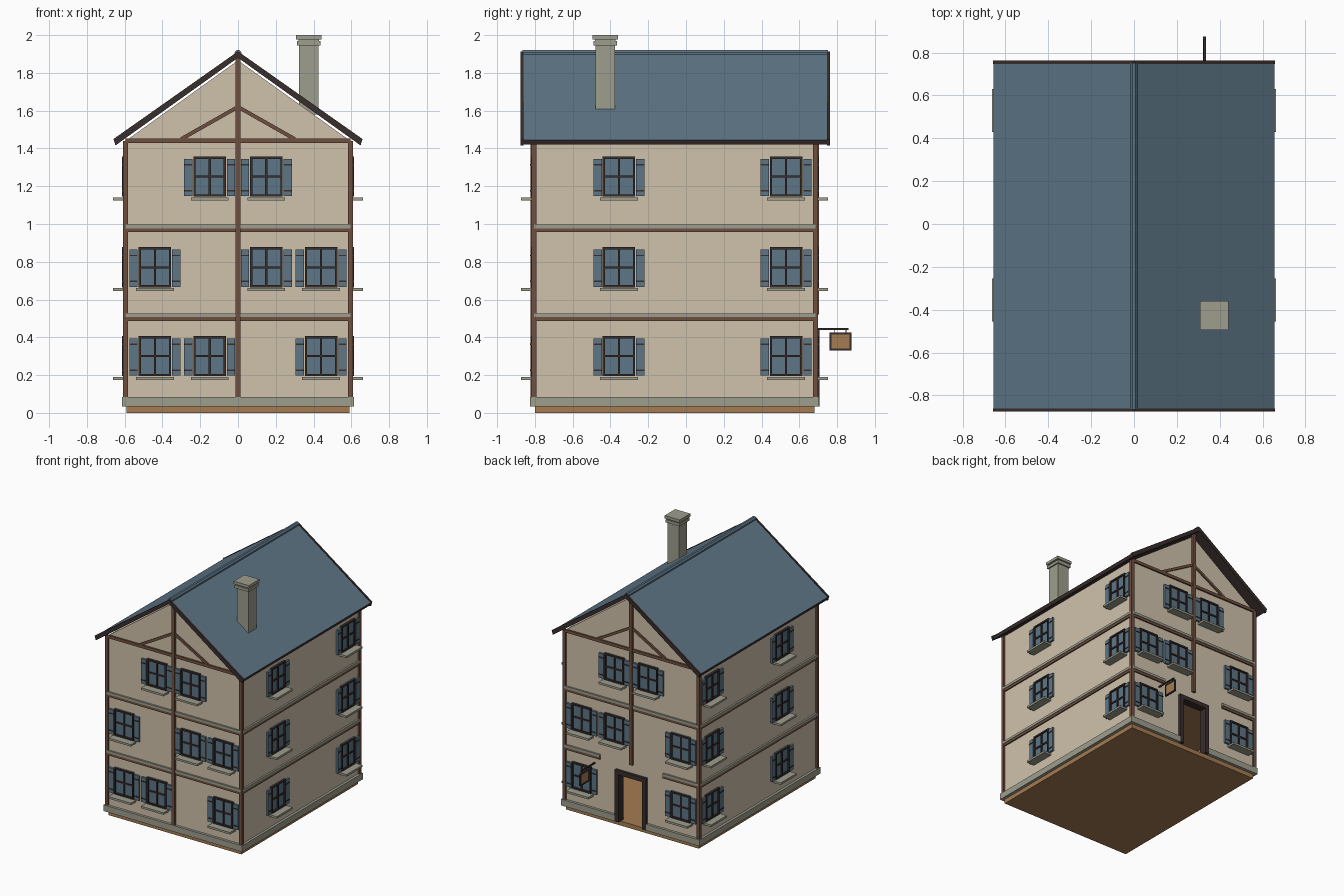
import bpy, bmesh
from math import radians, atan2, hypot
from mathutils import Matrix, Vector

cube = bpy.data.objects.get("Cube")
if cube:
    bpy.data.objects.remove(cube)


def material(name, r, g, b):
    m = bpy.data.materials.new(name)
    m.use_nodes = True
    m.diffuse_color = (r, g, b, 1)
    m.node_tree.nodes["Principled BSDF"].inputs["Base Color"].default_value = (r, g, b, 1)
    return m


CREAM = material("cream_plaster", 0.63, 0.54, 0.41)
SLATE = material("slate_blue", 0.11, 0.18, 0.24)
STONE = material("grey_stone", 0.34, 0.34, 0.27)
BEAM = material("brown_timber", 0.16, 0.08, 0.05)
DARK = material("dark_wood", 0.04, 0.027, 0.026)
WOOD = material("light_wood", 0.38, 0.2, 0.085)


def finish(name, bm, *mats):
    me = bpy.data.meshes.new(name)
    bm.to_mesh(me)
    bm.free()
    for m in mats:
        me.materials.append(m)
    ob = bpy.data.objects.new(name, me)
    bpy.context.collection.objects.link(ob)
    return ob


def boxes(name, mat, items):
    """Each item is (x0, x1, y0, y1, z0, z1[, matrix])."""
    bm = bmesh.new()
    for it in items:
        lo, hi = Vector(it[0:6:2]), Vector(it[1:6:2])
        place = it[6] if len(it) > 6 else Matrix()
        size = Matrix.Diagonal((*(hi - lo), 1))
        bmesh.ops.create_cube(bm, size=1, matrix=place @ Matrix.Translation((lo + hi) / 2) @ size)
    return finish(name, bm, mat)


def prism(name, profile, y0, y1, mats, rule=None):
    """Extrude an x-z profile along y; rule picks each face's material."""
    bm = bmesh.new()
    f = bm.faces.new([bm.verts.new((x, y0, z)) for x, z in profile])
    ext = bmesh.ops.extrude_face_region(bm, geom=[f])
    moved = [v for v in ext["geom"] if isinstance(v, bmesh.types.BMVert)]
    bmesh.ops.translate(bm, verts=moved, vec=(0, y1 - y0, 0))
    bmesh.ops.recalc_face_normals(bm, faces=bm.faces)
    bm.normal_update()
    if rule:
        for f in bm.faces:
            f.material_index = rule(f)
    return finish(name, bm, *mats)


W, YF, YB = 0.595, -0.805, 0.685      # wall planes
MID, HALF = (YF + YB) / 2, (YB - YF) / 2
EAVE, FLOOR, CEIL = 1.44, 0.035, 0.49
DOOR, DOOR_TOP = 0.11, 0.42


def wall(side, u=0):
    """Frame on a wall: local x runs along it, local -y points out."""
    dist = W if side % 2 else HALF
    return (Matrix.Translation((0, MID, 0)) @ Matrix.Rotation(radians(90 * side), 4, "Z")
            @ Matrix.Translation((u, -dist, 0)))


# Walls: hollow ground floor with a doorway at the back, solid upper floors
T = 0.03
boxes("ground_floor_walls", CREAM, [
    (-W, W, YF, YF + T, FLOOR, CEIL),
    (-W, -W + T, YF + T, YB - T, FLOOR, CEIL),
    (W - T, W, YF + T, YB - T, FLOOR, CEIL),
    (-W, -DOOR, YB - T, YB, FLOOR, CEIL),
    (DOOR, W, YB - T, YB, FLOOR, CEIL),
    (-DOOR, DOOR, YB - T, YB, DOOR_TOP, CEIL)])
L = T + 0.008
boxes("room_lining", WOOD, [
    (-W + T, W - T, YF + T, YF + L, FLOOR, CEIL),
    (-W + T, -W + L, YF + L, YB - T, FLOOR, CEIL),
    (W - L, W - T, YF + L, YB - T, FLOOR, CEIL)])
prism("upper_walls", [(-W, CEIL), (W, CEIL), (W, EAVE), (0, 1.866), (-W, EAVE)],
      YF, YB, (CREAM, WOOD), lambda f: int(f.normal.z < -0.9))
boxes("wooden_floor", WOOD, [(-0.59, 0.59, -0.8, 0.68, 0, FLOOR)])

# Stone plinth, open at the door
P, D = 0.02, DOOR + 0.03
boxes("stone_plinth", STONE, [
    (-W - P, W + P, YF - P, YF, FLOOR, 0.085),
    (-W - P, -W, YF, YB, FLOOR, 0.085), (W, W + P, YF, YB, FLOOR, 0.085),
    (-W - P, -D, YB, YB + P, FLOOR, 0.085), (D, W + P, YB, YB + P, FLOOR, 0.085)])

# Storey beams with stone string courses above them
beams, courses = [], []
for z in (0.495, 0.965):
    for side in range(4):
        h = HALF if side % 2 else W
        spans = [(-h, -0.28), (0.28, h)] if side == 2 and z < 0.6 else [(-h, h)]
        for a, b in spans:
            m = wall(side)
            beams.append((a, b, -0.01, 0, z - 0.008, z + 0.012, m))
            courses.append((a, b, -0.014, 0, z + 0.012, z + 0.032, m))
boxes("storey_beams", BEAM, beams)
boxes("string_courses", STONE, courses)

# Corner posts and the timber framing of both gable walls
boxes("corner_posts", BEAM, [
    (x - 0.013, x + 0.013, y - 0.013, y + 0.013, 0.085, EAVE)
    for x in (-W, W) for y in (YF, YB)])
frame = []
for side, foot in ((0, 0.085), (2, 0.52)):
    m = wall(side)
    frame.append((-0.014, 0.014, -0.018, 0, foot, 1.88, m))
    frame.append((-W, W, -0.012, 0, 1.428, 1.452, m))
    for s in (-1, 1):
        dx, dz = 0.3 * s, -0.17
        tilt = Matrix.Translation((0, 0, 1.62)) @ Matrix.Rotation(-atan2(dz, dx), 4, "Y")
        frame.append((0, hypot(dx, dz), -0.011, 0, -0.01, 0.01, m @ tilt))
boxes("gable_timbers", BEAM, frame)

# Windows: (wall, position along it, sill height)
LOW, MIDDLE, HIGH = 0.195, 0.665, 1.145
spots = [(0, u, LOW) for u in (-0.44, -0.15, 0.44)]
spots += [(0, u, MIDDLE) for u in (-0.44, 0.15, 0.44)]
spots += [(2, u, MIDDLE) for u in (-0.44, -0.15, 0.44)]
spots += [(2, u, LOW) for u in (-0.44, 0.44)]
spots += [(side, u, HIGH) for side in (0, 2) for u in (-0.15, 0.15)]
spots += [(side, s * (y - MID), z) for side, s in ((1, 1), (3, -1))
          for y in (-0.355, 0.53) for z in (LOW, MIDDLE, HIGH)]
panes, bars, sills, shutters, straps = [], [], [], [], []
for side, u, z in spots:
    m = wall(side, u) @ Matrix.Translation((0, 0, z))
    r, h = 0.086, 0.212
    panes.append((-r, r, -0.006, 0, 0, h, m))
    bars += [(-r, -r + 0.012, -0.018, 0, 0, h, m), (r - 0.012, r, -0.018, 0, 0, h, m),
             (-r, r, -0.018, 0, 0, 0.012, m), (-r, r, -0.018, 0, h - 0.012, h, m),
             (-0.006, 0.006, -0.014, 0, 0, h, m), (-r, r, -0.014, 0, 0.1, 0.111, m)]
    sills.append((-0.1, 0.1, -0.068, 0, -0.021, -0.005, m))
    for a, b in ((-0.135, -0.091), (0.091, 0.135)):
        shutters.append((a, b, -0.016, 0, 0.002, 0.2, m))
        straps += [(a, b, -0.02, -0.015, k, k + 0.007, m) for k in (0.028, 0.165)]
boxes("window_panes", SLATE, panes)
boxes("window_frames", DARK, bars)
boxes("window_sills", STONE, sills)
boxes("shutters", SLATE, shutters)
boxes("shutter_straps", DARK, straps)

# Door frame
boxes("door_frame", DARK, [
    (-D, -DOOR + 0.005, YB - 0.04, YB + 0.022, FLOOR, DOOR_TOP),
    (DOOR - 0.005, D, YB - 0.04, YB + 0.022, FLOOR, DOOR_TOP),
    (-D, D, YB - 0.04, YB + 0.022, DOOR_TOP - 0.005, DOOR_TOP + 0.03)])


# Roof, bargeboards, ridge
def chevron(grow):
    top, eave, x = 1.91 + grow, 1.446 + grow, 0.655 + grow
    low = 0.026 + 2 * grow
    return [(0, top), (x, eave), (x - 0.01, eave - low), (0, top - low),
            (-x + 0.01, eave - low), (-x, eave)]


prism("roof", chevron(0), -0.865, 0.75, (SLATE, DARK), lambda f: int(f.normal.z < 0.3))
for name, y in (("front_bargeboard", -0.876), ("back_bargeboard", 0.747)):
    prism(name, chevron(0.004), y, y + 0.015, (DARK,))
prism("roof_ridge", [(-0.018, 1.896), (0.018, 1.896), (0.018, 1.908),
                     (0.008, 1.92), (-0.008, 1.92), (-0.018, 1.908)], -0.866, 0.752, (SLATE,))

# Chimney with a stepped cap
cx, cy = 0.375, -0.427
boxes("chimney", STONE, [
    (cx - r, cx + r, cy - r, cy + r, a, b)
    for r, a, b in ((0.051, 1.58, 1.95), (0.062, 1.945, 1.968),
                    (0.055, 1.968, 1.977), (0.067, 1.977, 2.0))])

# Hanging sign beside the door
sx = 0.33
boxes("sign_bracket", DARK, [
    (sx - 0.005, sx + 0.005, YB, 0.86, 0.44, 0.45),
    (sx - 0.002, sx + 0.002, 0.785, 0.789, 0.42, 0.442),
    (sx - 0.002, sx + 0.002, 0.845, 0.849, 0.42, 0.442)])
boxes("sign_board", WOOD, [(sx - 0.004, sx + 0.004, 0.765, 0.87, 0.335, 0.42)])
boxes("sign_frame", DARK, [
    (sx - 0.007, sx + 0.007, 0.76, 0.875, 0.33, 0.34),
    (sx - 0.007, sx + 0.007, 0.76, 0.875, 0.416, 0.426),
    (sx - 0.007, sx + 0.007, 0.76, 0.77, 0.34, 0.416),
    (sx - 0.007, sx + 0.007, 0.865, 0.875, 0.34, 0.416)])
